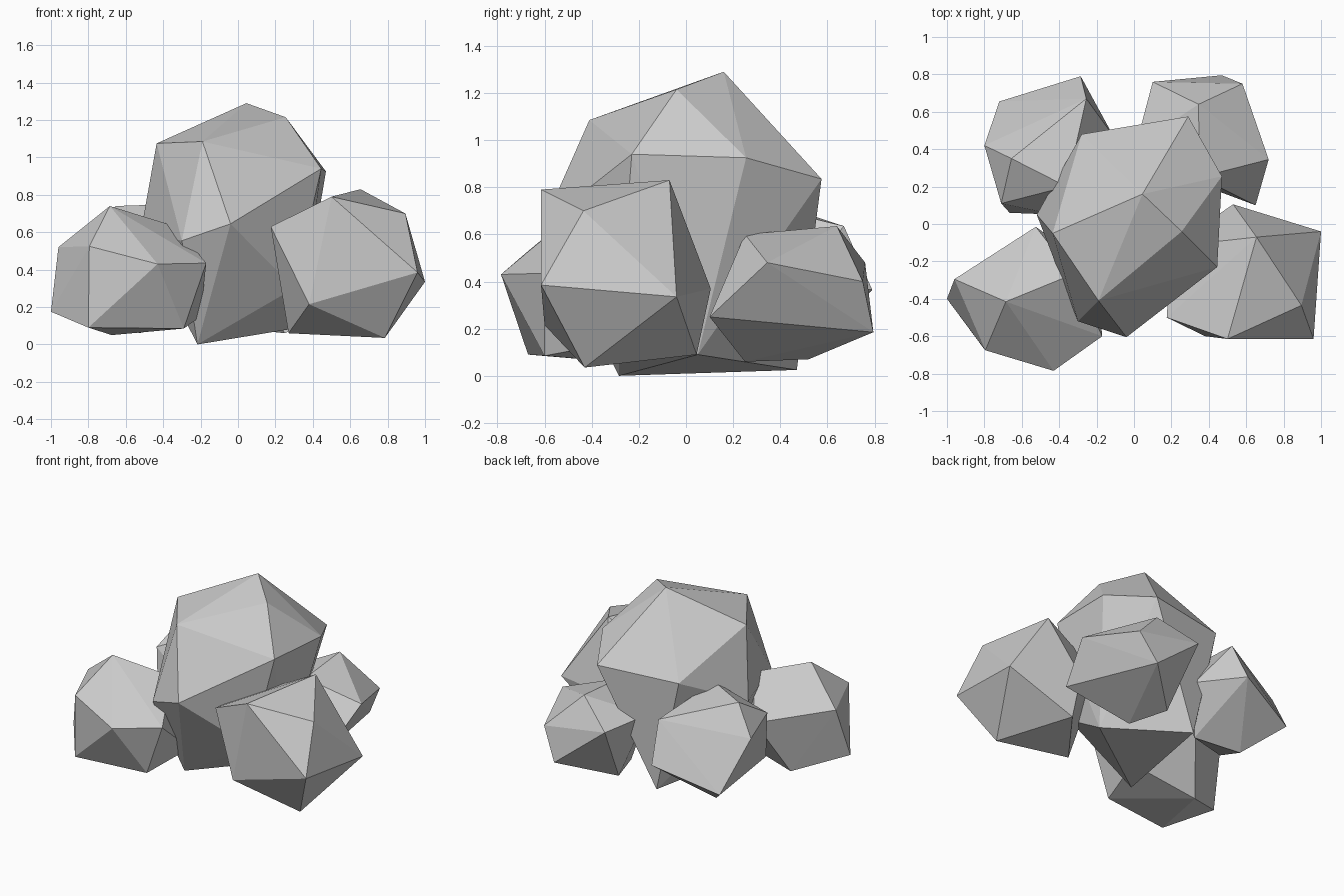
import bpy
import bmesh


def rock(name, corners):
    """Faceted boulder: the convex hull around its few corners."""
    bm = bmesh.new()
    for c in corners:
        bm.verts.new(c)
    hull = bmesh.ops.convex_hull(bm, input=bm.verts[:])
    loose = set(hull["geom_interior"] + hull["geom_unused"])
    bmesh.ops.delete(bm, geom=[v for v in loose if isinstance(v, bmesh.types.BMVert)],
                     context='VERTS')
    bmesh.ops.recalc_face_normals(bm, faces=bm.faces[:])
    mesh = bpy.data.meshes.new(name)
    bm.to_mesh(mesh)
    bm.free()
    obj = bpy.data.objects.new(name, mesh)
    bpy.context.collection.objects.link(obj)
    return obj


# tall centre boulder
rock("centre_rock", [
    (.045, .16, 1.29), (.255, -.04, 1.215), (-.19, -.41, 1.085), (-.435, -.05, 1.075),
    (.445, -.23, .94), (.47, .255, .925), (.29, .575, .835), (-.28, .48, .82),
    (-.04, -.605, .645), (-.3, -.52, .555), (-.52, .05, .6),
    (.3, -.28, .3), (.33, .05, .09), (-.217, -.285, 0), (-.1, .47, .025)])

# large boulder at the front right
rock("front_right_rock", [
    (.655, -.07, .83), (.5, -.615, .79), (.895, -.435, .7), (1, -.04, .335),
    (.96, -.615, .385), (.785, -.43, .035), (.38, -.6, .215), (.175, -.5, .63),
    (.53, .105, .37), (.55, .045, .09), (.27, -.33, .06), (.2, -.12, .6)])

# boulder at the front left
rock("front_left_rock", [
    (-.685, -.415, .74), (-.96, -.295, .52), (-.795, -.675, .525), (-1, -.4, .175),
    (-.8, -.67, .09), (-.43, -.785, .43), (-.17, -.6, .435), (-.525, -.015, .42),
    (-.33, -.27, .63), (-.675, -.2, .05), (-.29, -.6, .085), (-.2, -.25, .15)])

# boulder at the back left
rock("back_left_rock", [
    (-.655, .35, .74), (-.36, .2, .75), (-.255, .67, .635), (-.285, .79, .365),
    (-.8, .42, .55), (-.72, .655, .22), (-.71, .11, .59), (-.665, .06, .25),
    (-.53, .42, .06), (-.11, .47, .4), (-.25, .3, .12), (-.42, .05, .4)])

# boulder at the back right
rock("back_right_rock", [
    (.1, .76, .48), (.47, .795, .185), (.58, .75, .4), (.72, .345, .48),
    (.345, .64, .635), (.65, .1, .25), (.16, .52, .07), (.25, .25, .06),
    (.01, .42, .5), (.35, .25, .6)])
